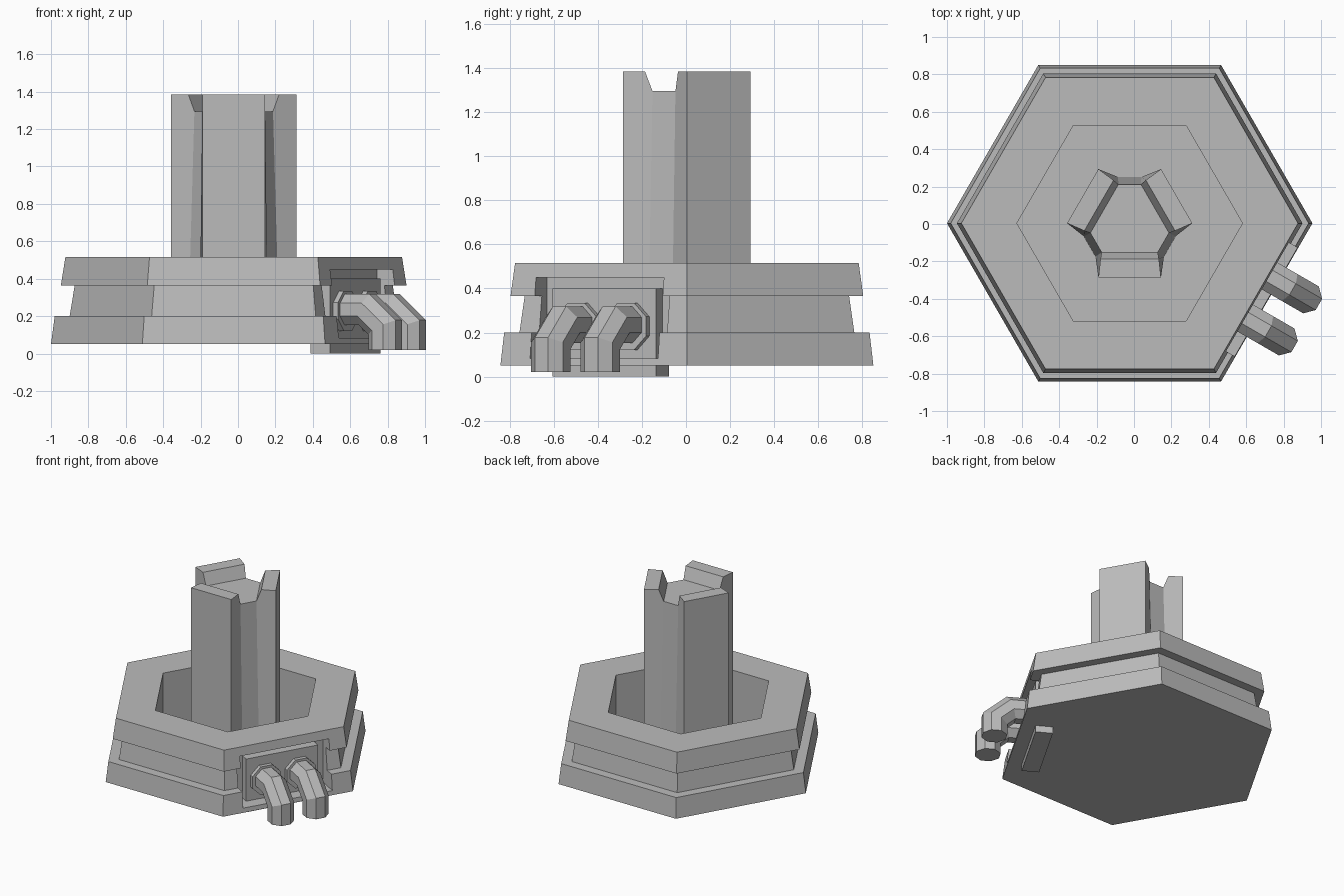
import bpy, bmesh
from math import cos, sin, radians, pi
from mathutils import Matrix, Vector

cube = bpy.data.objects.get("Cube")
if cube:
    bpy.data.objects.remove(cube)

grey = bpy.data.materials.new("plain grey")
grey.use_nodes = True
grey.diffuse_color = (0.5, 0.5, 0.5, 1)
grey.node_tree.nodes["Principled BSDF"].inputs["Base Color"].default_value = (0.5, 0.5, 0.5, 1)

CENTRE = Matrix.Translation((-0.023, 0.004, 0))
# Local frame of the port side: x points outward, y runs along the wall
PORT = CENTRE @ Matrix.Rotation(radians(-30), 4, 'Z')


def finish(name, bm, matrix):
    bmesh.ops.recalc_face_normals(bm, faces=bm.faces)
    bm.transform(matrix)
    mesh = bpy.data.meshes.new(name)
    bm.to_mesh(mesh)
    bm.free()
    mesh.materials.append(grey)
    obj = bpy.data.objects.new(name, mesh)
    bpy.context.collection.objects.link(obj)
    return obj


def loft(name, rings, matrix):
    """Skin a list of point rings and cap both ends."""
    bm = bmesh.new()
    loops = [[bm.verts.new(p) for p in ring] for ring in rings]
    count = len(loops[0])
    for a, b in zip(loops, loops[1:]):
        for i in range(count):
            j = (i + 1) % count
            bm.faces.new((a[i], a[j], b[j], b[i]))
    bm.faces.new(loops[0])
    bm.faces.new(loops[-1])
    return finish(name, bm, matrix)


def box(name, x, y, z):
    bm = bmesh.new()
    bmesh.ops.create_cube(bm, size=1)
    for v in bm.verts:
        v.co = [r[0] if c < 0 else r[1] for c, r in zip(v.co, (x, y, z))]
    return finish(name, bm, PORT)


def hexagon(r, z):
    return [(r * cos(i * pi / 3), r * sin(i * pi / 3), z) for i in range(6)]


# Hexagonal base: three stepped tiers with an open well
profile = [(0.977, 0.05), (0.957, 0.20), (0.877, 0.20), (0.85, 0.365),
           (0.924, 0.365), (0.90, 0.515), (0.603, 0.515), (0.603, 0.07)]
base = loft("hexagonal_base", [hexagon(r, z) for r, z in profile], CENTRE)

# Recess in one wall for the pipe panel
cutter = box("recess_cutter", (0.69, 1.2), (-0.335, 0.335), (0.083, 0.45))
cutter.hide_render = True
cutter.hide_set(True)
cut = base.modifiers.new("recess", 'BOOLEAN')
cut.operation = 'DIFFERENCE'
cut.solver = 'EXACT'
cut.object = cutter

# Panel that carries the pipes and reaches below the base
box("pipe_panel", (0.63, 0.75), (-0.27, 0.27), (0, 0.40))


def octagon_tube(name, path, side, radius):
    """Mitred eight-sided tube along a path of (outward, height) points."""
    pts = [Vector(p) for p in path]
    rings = []
    for i, p in enumerate(pts):
        before = (p - pts[i - 1]).normalized() if i else (pts[1] - p).normalized()
        after = (pts[i + 1] - p).normalized() if i + 1 < len(pts) else before
        tangent = (before + after).normalized()
        normal = Vector((-tangent.y, tangent.x)) / tangent.dot(before)
        ring = []
        for k in range(8):
            a = (k + 0.5) * pi / 4
            q = p + normal * radius * cos(a)
            ring.append((q.x, side + radius * sin(a), q.y))
        rings.append(ring)
    return loft(name, rings, PORT)


# Two elbow pipes with collars
for label, side in (("left", 0.13), ("right", -0.13)):
    octagon_tube(label + "_pipe", [(0.72, 0.235), (0.90, 0.235), (1.01, 0.14), (1.01, 0.02)],
                 side, 0.09)
    octagon_tube(label + "_collar", [(0.74, 0.228), (0.78, 0.228)], side, 0.115)

# Central column: a tapered core with three raised outer plates
bm = bmesh.new()


def polar_vert(x, y, z, turn):
    return bm.verts.new(Matrix.Rotation(turn, 3, 'Z') @ Vector((x, y, z)))


plates = []
for i in range(3):
    turn = i * 2 * pi / 3
    sides = []
    for s in (-1, 1):
        corners = {"foot": (0.167, -0.29, 0.06), "inner_foot": (0.183, -0.178, 0.06),
                   "top": (0.167, -0.29, 1.385), "lip": (0.156, -0.19, 1.385),
                   "core": (0.15, -0.156, 1.295)}
        sides.append({k: polar_vert(s * x, y, z, turn) for k, (x, y, z) in corners.items()})
    plates.append(sides)
for i, (l, r) in enumerate(plates):
    nxt = plates[(i + 1) % 3][0]
    for a, b in (("foot", "top"), ("top", "lip"), ("lip", "core")):
        bm.faces.new((l[a], r[a], r[b], l[b]))
    for s in (l, r):
        bm.faces.new((s["foot"], s["inner_foot"], s["core"], s["lip"], s["top"]))
    bm.faces.new((r["inner_foot"], nxt["inner_foot"], nxt["core"], r["core"]))
bm.faces.new([s["core"] for pair in plates for s in pair])
bm.faces.new([s[k] for l, r in plates for s, k in
              ((l, "inner_foot"), (l, "foot"), (r, "foot"), (r, "inner_foot"))])
finish("central_column", bm, CENTRE)
